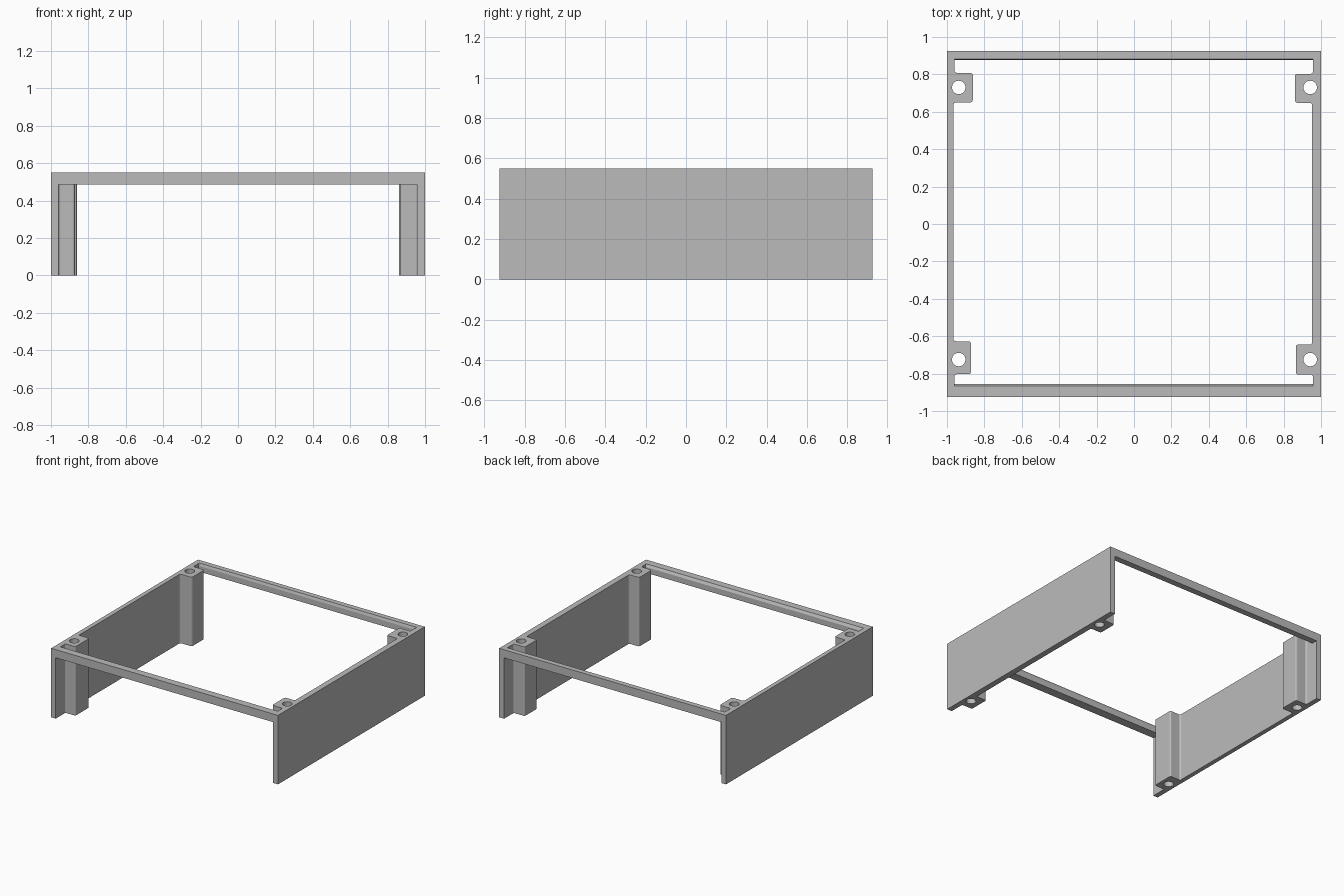
import bpy, bmesh, math
from mathutils import Vector

if "Cube" in bpy.data.objects:
    bpy.data.objects.remove(bpy.data.objects["Cube"])

HEIGHT = 0.55

grey = bpy.data.materials.new("light grey")
grey.diffuse_color = (0.5, 0.5, 0.5, 1)
grey.use_nodes = True
grey.node_tree.nodes["Principled BSDF"].inputs["Base Color"].default_value = grey.diffuse_color


def rounded(corners, steps=4):
    """Outline from (x, y, radius) corners, with arcs where radius > 0."""
    out = []
    n = len(corners)
    for i, (x, y, r) in enumerate(corners):
        p = Vector((x, y))
        if r == 0:
            out.append(p)
            continue
        a = p + (Vector(corners[i - 1][:2]) - p).normalized() * r
        b = p + (Vector(corners[(i + 1) % n][:2]) - p).normalized() * r
        centre = a + b - p
        for k in range(steps + 1):
            t = k / steps * math.pi / 2
            out.append(centre + (a - centre) * math.cos(t) + (b - centre) * math.sin(t))
    return out


def circle(cx, cy, r, n=32):
    return [Vector((cx + r * math.cos(2 * math.pi * i / n),
                    cy + r * math.sin(2 * math.pi * i / n))) for i in range(n)]


def plate(name, outlines):
    """Extrude a filled plan (outer outline plus holes) to full height."""
    curve = bpy.data.curves.new(name + "_plan", 'CURVE')
    curve.dimensions = '2D'
    curve.fill_mode = 'BOTH'
    curve.extrude = HEIGHT / 2
    for pts in outlines:
        s = curve.splines.new('POLY')
        s.points.add(len(pts) - 1)
        for sp, p in zip(s.points, pts):
            sp.co = (p.x, p.y, HEIGHT / 2, 1)
        s.use_cyclic_u = True
    tmp = bpy.data.objects.new(name + "_plan", curve)
    bpy.context.collection.objects.link(tmp)
    bpy.context.view_layer.update()
    dg = bpy.context.evaluated_depsgraph_get()
    mesh = bpy.data.meshes.new_from_object(tmp.evaluated_get(dg))
    bpy.data.objects.remove(tmp)
    bm = bmesh.new()
    bm.from_mesh(mesh)
    bmesh.ops.remove_doubles(bm, verts=bm.verts, dist=1e-5)
    bmesh.ops.recalc_face_normals(bm, faces=bm.faces)
    # seat the plate on the ground
    low = min(v.co.z for v in bm.verts)
    bmesh.ops.translate(bm, verts=bm.verts, vec=(0, 0, -low))
    for f in bm.faces:
        f.smooth = False
    bm.to_mesh(mesh)
    bm.free()
    mesh.materials.clear()
    mesh.materials.append(grey)
    mesh.name = name
    bpy.context.collection.objects.link(bpy.data.objects.new(name, mesh))


def side_wall(name, side, end_in, mid_in, front, back, hole_x):
    """Wall with two screw posts; each post is (inner x, y min, y max)."""
    f_x, f0, f1 = front
    b_x, b0, b1 = back
    r = 0.013
    corners = [(1, -0.925, 0), (1, 0.925, 0), (end_in, 0.925, 0),
               (end_in, b1, r), (b_x, b1, r), (b_x, b0, r), (mid_in, b0, r),
               (mid_in, f1, r), (f_x, f1, r), (f_x, f0, r), (end_in, f0, r),
               (end_in, -0.925, 0)]
    outer = rounded([(side * x, y, rad) for x, y, rad in corners])
    holes = [circle(side * hole_x, y, 0.036) for y in (-0.725, 0.73)]
    plate(name, [outer] + holes)


def rail(name, profile, x0, x1):
    """Extrude a (y, z) profile along x."""
    bm = bmesh.new()
    face = bm.faces.new([bm.verts.new((x0, y, z)) for y, z in profile])
    ext = bmesh.ops.extrude_face_region(bm, geom=[face])
    moved = [v for v in ext["geom"] if isinstance(v, bmesh.types.BMVert)]
    bmesh.ops.translate(bm, verts=moved, vec=(x1 - x0, 0, 0))
    bmesh.ops.recalc_face_normals(bm, faces=bm.faces)
    mesh = bpy.data.meshes.new(name)
    bm.to_mesh(mesh)
    bm.free()
    mesh.materials.append(grey)
    bpy.context.collection.objects.link(bpy.data.objects.new(name, mesh))


# side walls with their screw posts
side_wall("left_wall", -1, 0.96, 0.965, (0.872, -0.803, -0.627), (0.862, 0.65, 0.808), 0.937)
side_wall("right_wall", 1, 0.957, 0.953, (0.865, -0.805, -0.645), (0.86, 0.648, 0.803), 0.942)

# top rails with a chamfered inner edge
rail("front_rail", [(-0.925, 0.485), (-0.925, HEIGHT), (-0.867, HEIGHT),
                    (-0.855, 0.53), (-0.855, 0.485)], -0.96, 0.957)
rail("back_rail", [(0.925, 0.485), (0.925, HEIGHT), (0.883, HEIGHT),
                   (0.876, 0.53), (0.876, 0.485)], -0.96, 0.957)
